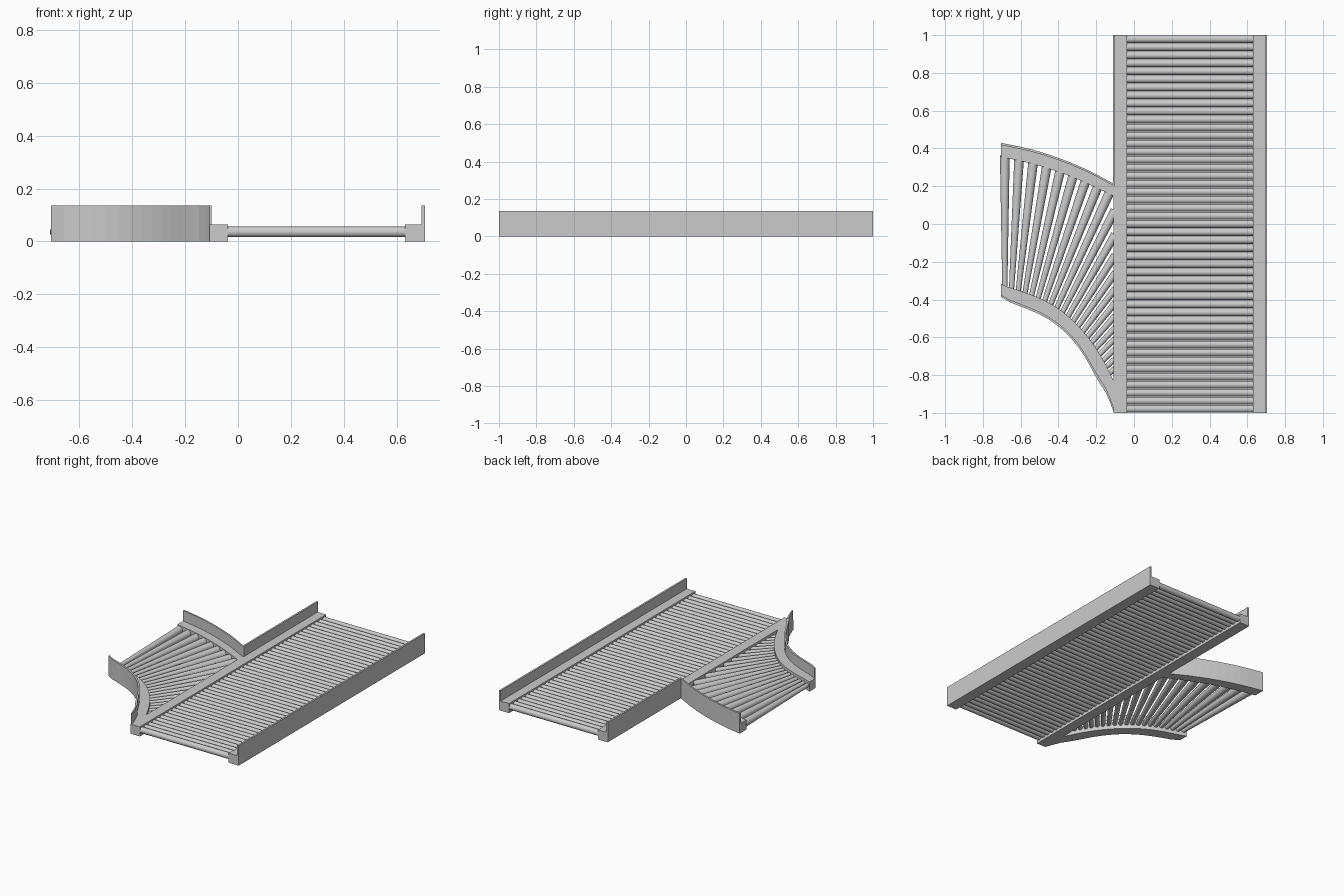
import bpy, bmesh, math
from mathutils import Vector

if "Cube" in bpy.data.objects:
    bpy.data.objects.remove(bpy.data.objects["Cube"])

STEP, TOP, AXIS = 0.065, 0.135, 0.036   # ledge height, wall height, roller axis


def finish(name, bm, smooth=False):
    bmesh.ops.recalc_face_normals(bm, faces=bm.faces)
    me = bpy.data.meshes.new(name)
    bm.to_mesh(me)
    bm.free()
    ob = bpy.data.objects.new(name, me)
    bpy.context.collection.objects.link(ob)
    if smooth:
        bpy.context.view_layer.objects.active = ob
        ob.select_set(True)
        bpy.ops.object.shade_smooth_by_angle(angle=math.radians(40))
        ob.select_set(False)
    return ob


def rail(name, outer, inner, wall=0.16):
    """L-shaped rail lofted between an outer and an inner plan line."""
    bm = bmesh.new()
    rings = []
    for o, i in zip(outer, inner):
        o, i = Vector(o), Vector(i)
        w = o.lerp(i, wall)
        pts = [(o, 0), (o, TOP), (w, TOP), (w, STEP), (i, STEP), (i, 0)]
        if wall == 0:
            pts = [(o, 0), (o, STEP), (i, STEP), (i, 0)]
        rings.append([bm.verts.new((p.x, p.y, z)) for p, z in pts])
    n = len(rings[0])
    for a, b in zip(rings, rings[1:]):
        for k in range(n):
            bm.faces.new((a[k], a[(k + 1) % n], b[(k + 1) % n], b[k]))
    bm.faces.new(rings[0])
    bm.faces.new(rings[-1])
    return finish(name, bm)


def roller(bm, a, b, ra, rb, sides=20):
    """Capped, optionally tapered cylinder from a to b."""
    a, b = Vector((*a, AXIS)), Vector((*b, AXIS))
    side = (b - a).normalized().cross(Vector((0, 0, 1)))
    ends = []
    for p, r in ((a, ra), (b, rb)):
        ends.append([bm.verts.new(p + side * r * math.cos(t) + Vector((0, 0, r * math.sin(t))))
                     for t in (2 * math.pi * k / sides for k in range(sides))])
    for k in range(sides):
        j = (k + 1) % sides
        bm.faces.new((ends[0][k], ends[0][j], ends[1][j], ends[1][k]))
    bm.faces.new(ends[0])
    bm.faces.new(ends[1])


def curve(points, count):
    """Smooth line through the points, evenly spaced by length."""
    p = [Vector(q) for q in points]
    p = [2 * p[0] - p[1]] + p + [2 * p[-1] - p[-2]]
    fine = []
    for a, b, c, d in zip(p, p[1:], p[2:], p[3:]):
        for k in range(20):
            t = k / 20
            fine.append(0.5 * (2 * b + (c - a) * t + (2 * a - 5 * b + 4 * c - d) * t * t
                               + (3 * b - a - 3 * c + d) * t ** 3))
    fine.append(p[-2])
    dist = [0]
    for a, b in zip(fine, fine[1:]):
        dist.append(dist[-1] + (b - a).length)
    out, k = [], 0
    for n in range(count):
        s = dist[-1] * n / (count - 1)
        while k < len(fine) - 2 and dist[k + 1] < s:
            k += 1
        out.append(fine[k].lerp(fine[k + 1], (s - dist[k]) / (dist[k + 1] - dist[k])))
    return out


# Straight conveyor rails
rail("right_rail", [(0.705, -1), (0.705, 1)], [(0.63, -1), (0.63, 1)])
rail("left_rail_walled", [(-0.112, 0.205), (-0.112, 1)], [(-0.038, 0.205), (-0.038, 1)])
rail("left_rail_open", [(-0.108, -1), (-0.108, 0.205)], [(-0.038, -1), (-0.038, 0.205)], 0)

# Straight conveyor rollers
bm = bmesh.new()
COUNT = 47
for n in range(COUNT):
    y = -1 + (n + 0.5) * 2 / COUNT
    roller(bm, (-0.045, y), (0.637, y), 0.02, 0.02)
finish("main_rollers", bm, True)

# Curved branch rails
up_out = curve([(-0.705, 0.43), (-0.55, 0.397), (-0.4, 0.35), (-0.25, 0.288), (-0.105, 0.212)], 13)
up_in = curve([(-0.705, 0.355), (-0.57, 0.327), (-0.42, 0.283), (-0.27, 0.225), (-0.105, 0.147)], 13)
low_out = curve([(-0.705, -0.385), (-0.655, -0.415), (-0.56, -0.452), (-0.46, -0.5), (-0.365, -0.572),
                 (-0.275, -0.68), (-0.19, -0.83), (-0.145, -0.9), (-0.106, -1)], 17)
low_in = curve([(-0.705, -0.318), (-0.64, -0.343), (-0.55, -0.372), (-0.445, -0.42), (-0.34, -0.495),
                (-0.235, -0.61), (-0.155, -0.735), (-0.106, -0.835)], 17)
rail("branch_back_rail", up_out, up_in)
rail("branch_front_rail", low_out, low_in)


def inside(p):
    """True while p lies short of the main rail and the back branch rail."""
    if p.x > -0.105:
        return False
    for a, b in zip(up_in, up_in[1:]):
        if a.x <= p.x <= b.x:
            return p.y < a.y + (b.y - a.y) * (p.x - a.x) / (b.x - a.x)
    return p.y < 0.355


# Tapered branch rollers, fanned out and cut short at the main rail
bm = bmesh.new()
FAN = 21
for n, start in enumerate(curve([(-0.684, -0.33)] + [tuple(p) for p in low_in[2:-1]], FAN)):
    ang = math.radians(48 * (1 - (1 - n / (FAN - 1)) ** 1.4))
    way = Vector((math.sin(ang), math.cos(ang)))
    length = 0.0
    while inside(start + way * length):
        length += 0.004
    roller(bm, start - way * 0.01, start + way * (length + 0.008), 0.0135, 0.0135 + 0.018 * length)
finish("branch_rollers", bm, True)
